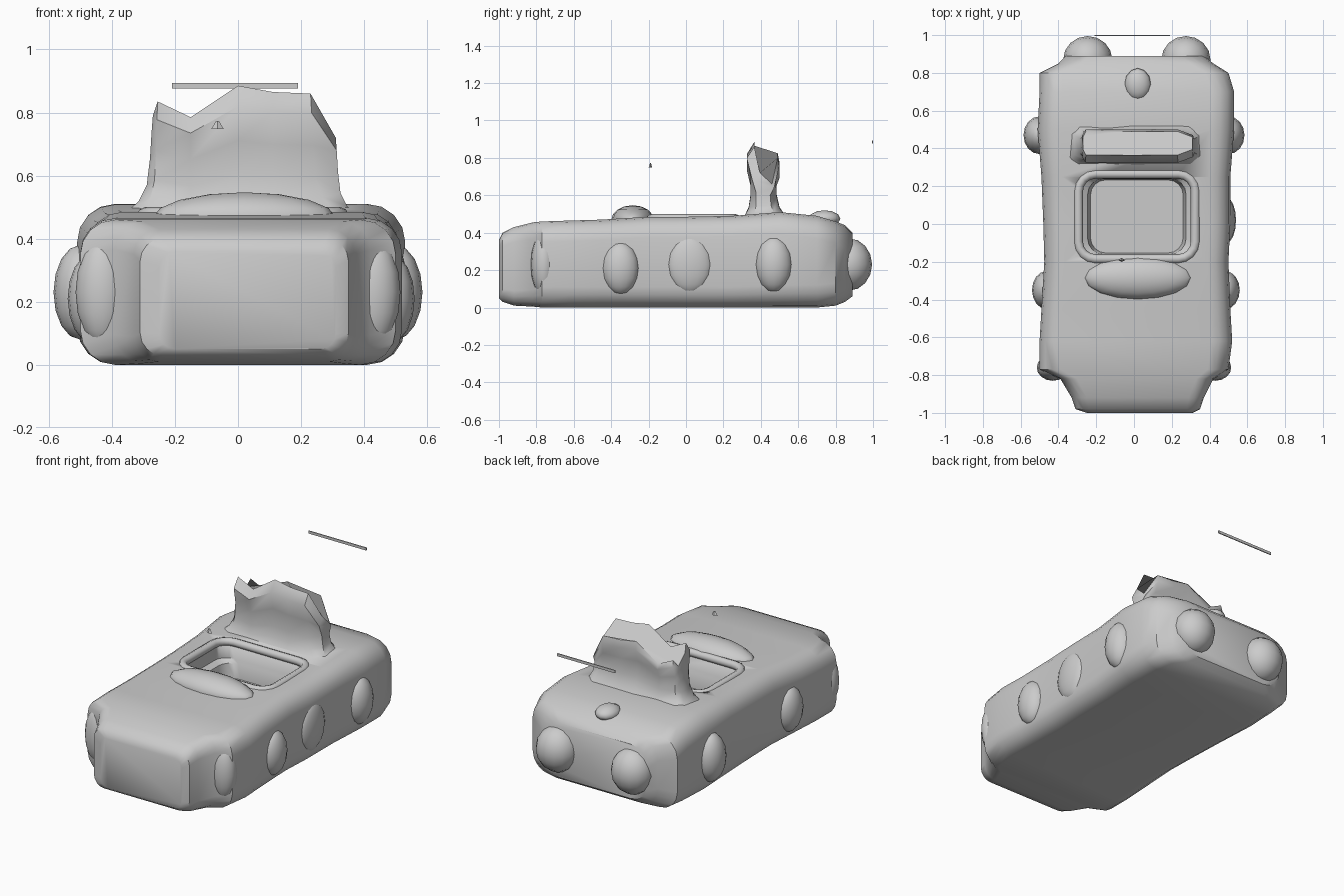
import bpy, bmesh, math
from mathutils import Vector

if "Cube" in bpy.data.objects:
    bpy.data.objects.remove(bpy.data.objects["Cube"])


def finish(ob, angle=40):
    bpy.ops.object.select_all(action='DESELECT')
    ob.select_set(True)
    bpy.context.view_layer.objects.active = ob
    bpy.ops.object.shade_smooth_by_angle(angle=math.radians(angle))
    return ob


def loft(name, rings, angle=40):
    bm = bmesh.new()
    rows = [[bm.verts.new(p) for p in r] for r in rings]
    n = len(rows[0])
    for a, b in zip(rows, rows[1:]):
        for i in range(n):
            j = (i + 1) % n
            bm.faces.new((a[i], a[j], b[j], b[i]))
    bm.faces.new(rows[0])
    bm.faces.new(rows[-1])
    bmesh.ops.recalc_face_normals(bm, faces=bm.faces)
    me = bpy.data.meshes.new(name)
    bm.to_mesh(me)
    bm.free()
    ob = bpy.data.objects.new(name, me)
    bpy.context.collection.objects.link(ob)
    return finish(ob, angle)


def round_rect(x0, x1, y0, y1, r, seg=4):
    pts = []
    corners = ((x1 - r, y1 - r), (x0 + r, y1 - r), (x0 + r, y0 + r), (x1 - r, y0 + r))
    for k, (cx, cy) in enumerate(corners):
        for s in range(seg + 1):
            a = math.pi / 2 * (k + s / seg)
            pts.append((cx + r * math.cos(a), cy + r * math.sin(a)))
    return pts


def lump(name, loc, scale, segs=16):
    bpy.ops.mesh.primitive_uv_sphere_add(segments=segs, ring_count=segs // 2, location=loc)
    ob = bpy.context.object
    ob.name = name
    ob.scale = scale
    return finish(ob, 60)


# Body: rounded sections along y (y, left, right, bottom, top, corner radius)
stations = [
    (-1.0, -0.25, 0.31, 0.05, 0.36, 0.05), (-0.98, -0.31, 0.35, 0.03, 0.40, 0.07),
    (-0.92, -0.33, 0.37, 0.01, 0.43, 0.08), (-0.82, -0.39, 0.42, 0.005, 0.455, 0.09),
    (-0.77, -0.50, 0.50, 0.00, 0.46, 0.11), (-0.62, -0.50, 0.52, 0.00, 0.465, 0.11),
    (-0.45, -0.49, 0.51, 0.00, 0.47, 0.11), (-0.2, -0.475, 0.50, 0.00, 0.485, 0.11),
    (0.0, -0.48, 0.51, 0.00, 0.485, 0.11), (0.25, -0.49, 0.51, 0.00, 0.49, 0.11),
    (0.5, -0.51, 0.53, 0.00, 0.51, 0.12), (0.7, -0.50, 0.53, 0.00, 0.49, 0.12),
    (0.8, -0.50, 0.50, 0.01, 0.46, 0.12), (0.85, -0.40, 0.42, 0.03, 0.44, 0.12),
    (0.89, -0.36, 0.37, 0.06, 0.40, 0.12)]
body = loft("body", [[(x, y, z) for x, z in round_rect(a, b, c, d, r)]
                     for y, a, b, c, d, r in stations])

# Cockpit recess
cut_levels = [(0.27, 0.05), (0.36, 0.035), (0.38, 0.0), (0.7, 0.0)]
cutter = loft("cockpit_cutter", [[(x, y, z) for x, y in
              round_rect(-0.28 + i, 0.31 - i, -0.17 + i / 3, 0.25 - i / 3, 0.08)]
              for z, i in cut_levels])
cutter.hide_render = True
cutter.hide_viewport = True
cutter.display_type = 'WIRE'
mod = body.modifiers.new("cockpit", 'BOOLEAN')
mod.operation = 'DIFFERENCE'
mod.solver = 'EXACT'
mod.object = cutter

# Raised rim around the cockpit
cu = bpy.data.curves.new("cockpit_rim", 'CURVE')
cu.dimensions = '3D'
sp = cu.splines.new('POLY')
rim = round_rect(-0.295, 0.325, -0.185, 0.265, 0.09)
sp.points.add(len(rim) - 1)
for p, (x, y) in zip(sp.points, rim):
    p.co = (x, y, 0.475, 1)
sp.use_cyclic_u = True
cu.bevel_depth = 0.025
cu.bevel_resolution = 2
bpy.context.collection.objects.link(bpy.data.objects.new("cockpit_rim", cu))

# Dashboard cowl in front of the cockpit
lump("dashboard_cowl", (0.02, -0.285, 0.465), (0.29, 0.115, 0.082))

# Tall backrest with an uneven top (base x, top x, top z)
columns = [(-0.40, -0.27, 0.79), (-0.32, -0.255, 0.835), (-0.16, -0.15, 0.785),
           (0.0, 0.0, 0.885), (0.12, 0.11, 0.865), (0.34, 0.23, 0.86), (0.41, 0.31, 0.72)]
# height fraction, front y, back y, blend from base to waist width
levels = [(0.0, 0.28, 0.56, 0.0), (0.1, 0.315, 0.53, 0.35), (0.2, 0.335, 0.50, 0.65),
          (0.35, 0.345, 0.485, 0.85), (0.6, 0.345, 0.48, 0.93), (0.85, 0.325, 0.50, 0.97),
          (1.0, 0.365, 0.49, 1.0)]
rings = []
for t, yf, yb, k in levels:
    front, back = [], []
    for i, (xb, xt, zt) in enumerate(columns):
        pinch = 0.03 if i in (0, len(columns) - 1) else 0
        x = xb + (xt - xb) * k
        z = 0.45 + t * (zt - 0.45)
        front.append((x, yf + pinch, z))
        back.append((x, yb - pinch, z - 0.06 * max(0, t - 0.5) * 2))
    rings.append(front + back[::-1])
loft("backrest", rings, 50)

# Wheel bulges, side door bulges, front corner lamps and tail lumps
for side, s in (("left", -1), ("right", 1)):
    lump("front_wheel_" + side, (s * 0.475 + 0.01, -0.35, 0.21), (0.075, 0.10, 0.14))
    lump("rear_wheel_" + side, (s * 0.50, 0.47, 0.23), (0.085, 0.10, 0.15))
    lump("front_lamp_" + side, (s * 0.43, -0.76, 0.23), (0.085, 0.07, 0.17))
    lump("tail_lump_" + side, (s * 0.26 + 0.015, 0.87, 0.23), (0.13, 0.125, 0.14))
lump("door_bulge", (0.49, 0.02, 0.23), (0.05, 0.12, 0.15))

# Filler cap on the rear deck
lump("rear_cap", (0.02, 0.74, 0.475), (0.07, 0.085, 0.045), 12)

# Thin floating bar at the rear and a small loose chip
bpy.ops.mesh.primitive_cube_add(size=1, location=(-0.01, 0.997, 0.885))
bar = bpy.context.object
bar.name = "rear_wing_bar"
bar.scale = (0.40, 0.006, 0.017)
bpy.ops.mesh.primitive_cone_add(vertices=4, radius1=0.02, radius2=0.005, depth=0.025,
                                location=(-0.065, -0.19, 0.76))
chip = bpy.context.object
chip.name = "mirror_chip"
chip.scale = (1, 0.5, 1)
